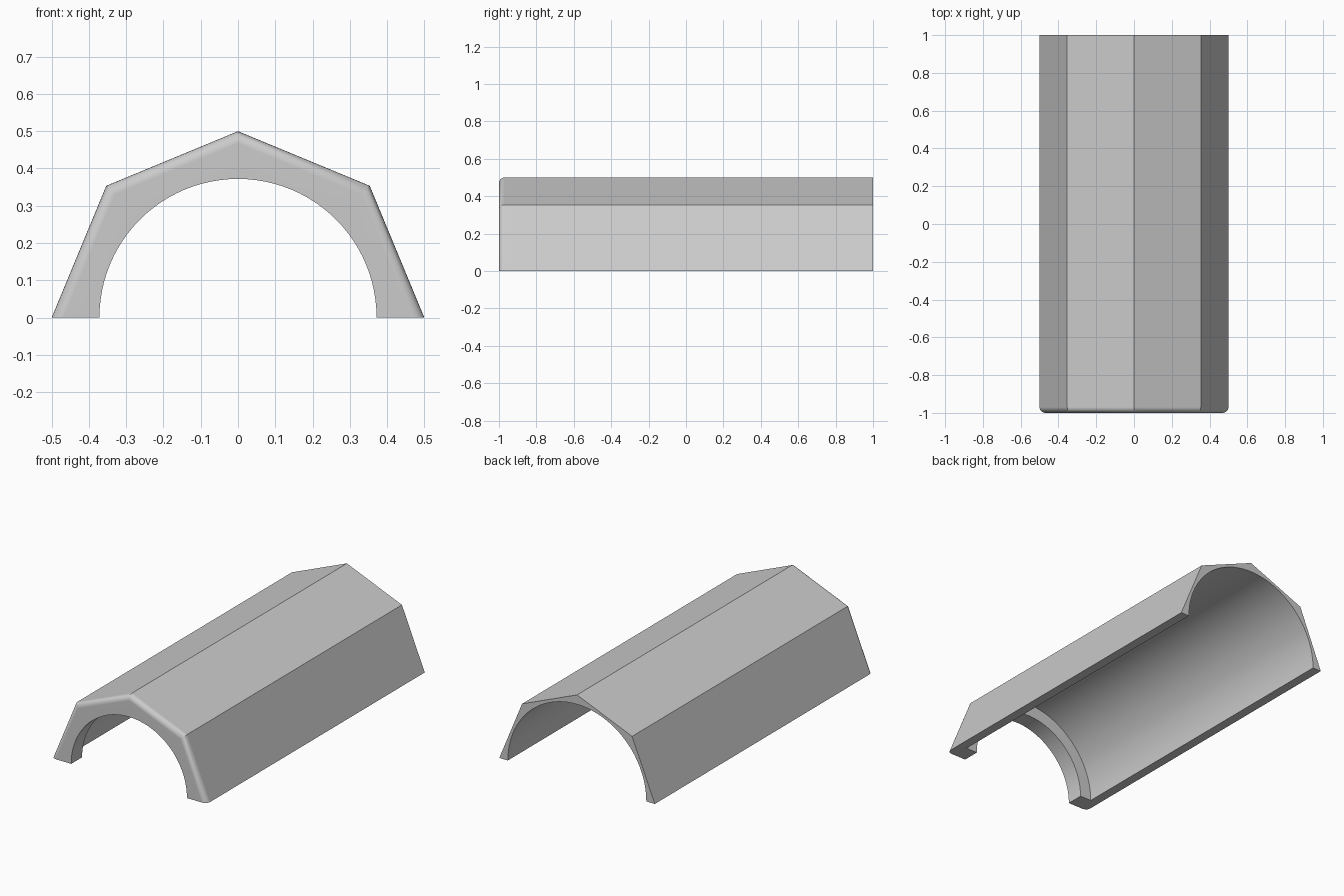
import bpy
import bmesh
from math import sin, cos, pi

if "Cube" in bpy.data.objects:
    bpy.data.objects.remove(bpy.data.objects["Cube"], do_unlink=True)

OUTER, BORE, LIP = 0.5, 0.445, 0.372   # radii
FRONT, BACK, LIP_DEPTH = -1.0, 1.0, 0.1
ROUND, STEPS = 0.03, 6                 # rounded front rim

grey = bpy.data.materials.new("plain grey")
grey.use_nodes = True
colour = (0.6, 0.6, 0.6, 1)
grey.diffuse_color = colour
grey.node_tree.nodes["Principled BSDF"].inputs["Base Color"].default_value = colour

bm = bmesh.new()


def half_ring(radius, y, sides):
    """Half polygon standing on the ground, from +x over the top to -x."""
    points = []
    for i in range(sides + 1):
        a = pi * i / sides
        points.append(bm.verts.new((radius * cos(a), y, radius * sin(a))))
    return points


def bridge(a, b):
    for i in range(len(a) - 1):
        bm.faces.new((a[i], a[i + 1], b[i + 1], b[i]))


# Outer half octagon, from the rounded front rim to the back
apothem = OUTER * cos(pi / 8)
outer = []
for k in range(STEPS + 1):
    t = pi / 2 * k / STEPS
    scale = 1 - ROUND * (1 - sin(t)) / apothem
    outer.append(half_ring(OUTER * scale, FRONT + ROUND * (1 - cos(t)), 4))
outer.append(half_ring(OUTER, BACK, 4))

# Round bore, from the back to the narrower front lip
step = FRONT + LIP_DEPTH
inner = [half_ring(r, y, 48) for r, y in
         ((BORE, BACK), (BORE, step), (LIP, step), (LIP, FRONT))]

for rings in (outer, inner):
    for a, b in zip(rings, rings[1:]):
        bridge(a, b)

# Flat ends and the two flat feet
bm.faces.new(outer[0] + inner[-1][::-1])
bm.faces.new(outer[-1] + inner[0][::-1])
for end in (0, -1):
    bm.faces.new([ring[end] for ring in outer + inner])

bmesh.ops.recalc_face_normals(bm, faces=bm.faces)
mesh = bpy.data.meshes.new("half_shell")
bm.to_mesh(mesh)
bm.free()
mesh.materials.append(grey)
shell = bpy.data.objects.new("half_shell", mesh)
bpy.context.collection.objects.link(shell)

# Smooth bore and rim, crisp ridges
bpy.context.view_layer.objects.active = shell
shell.select_set(True)
bpy.ops.object.shade_smooth_by_angle(angle=pi / 6)
weighted = shell.modifiers.new("flat face shading", "WEIGHTED_NORMAL")
weighted.keep_sharp = True
